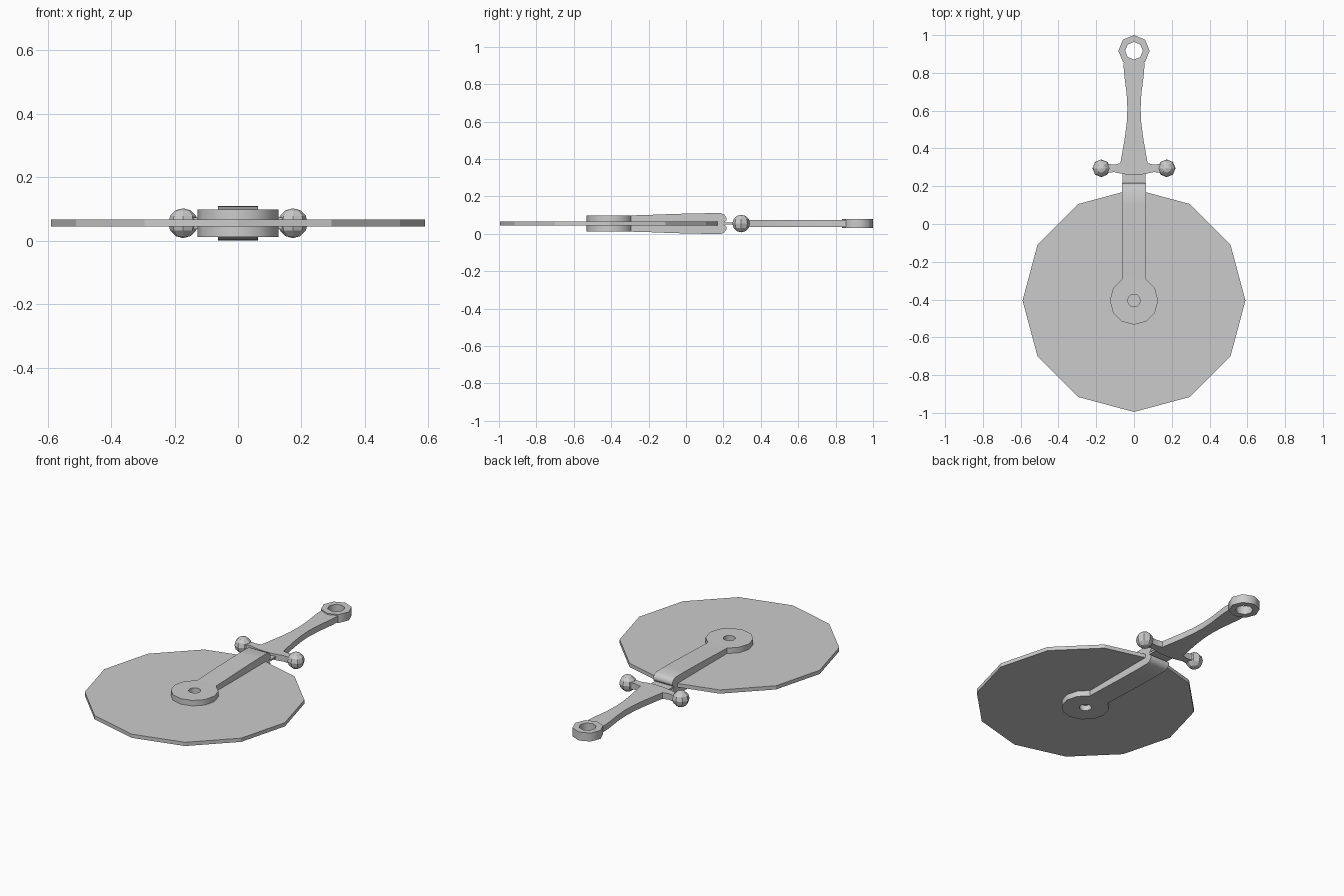
import bpy, bmesh, math
from mathutils import Vector

if "Cube" in bpy.data.objects:
    bpy.data.objects.remove(bpy.data.objects["Cube"])

MID = 0.055      # height of the plane of symmetry
HUB_Y = -0.405   # axle position
RING_Y = 0.917   # hanging ring position


def finish(name, bm, smooth=False):
    bmesh.ops.recalc_face_normals(bm, faces=bm.faces[:])
    mesh = bpy.data.meshes.new(name)
    bm.to_mesh(mesh)
    bm.free()
    obj = bpy.data.objects.new(name, mesh)
    bpy.context.collection.objects.link(obj)
    if smooth:
        bpy.ops.object.select_all(action='DESELECT')
        obj.select_set(True)
        bpy.context.view_layer.objects.active = obj
        bpy.ops.object.shade_smooth_by_angle(angle=math.radians(46))
    return obj


def circle(r, y, n):
    return [(r * math.sin(math.tau * i / n), y + r * math.cos(math.tau * i / n))
            for i in range(n)]


def plate(name, outline, z0, z1, smooth=False):
    # solid polygon outline raised from z0 to z1
    bm = bmesh.new()
    face = bm.faces.new([bm.verts.new((x, y, z0)) for x, y in outline])
    ext = bmesh.ops.extrude_face_region(bm, geom=[face], use_keep_orig=True)
    for v in ext['geom']:
        if isinstance(v, bmesh.types.BMVert):
            v.co.z = z1
    return finish(name, bm, smooth)


def ring(name, r_out, r_in, y, n, z0, z1):
    # flat washer made of four bridged circles
    bm = bmesh.new()
    loops = [[bm.verts.new((px, py, z)) for px, py in circle(r, y, n)]
             for r, z in ((r_out, z0), (r_out, z1), (r_in, z1), (r_in, z0))]
    for a, b in zip(loops, loops[1:] + loops[:1]):
        for i in range(n):
            j = (i + 1) % n
            bm.faces.new((a[i], a[j], b[j], b[i]))
    return finish(name, bm, True)


# cutting wheel
plate("cutting_wheel", circle(0.59, HUB_Y, 12), MID - 0.011, MID + 0.011)

# hub washers above and below the wheel
ring("hub_top", 0.128, 0.033, HUB_Y, 12, MID + 0.011, MID + 0.0435)
ring("hub_bottom", 0.128, 0.033, HUB_Y, 12, MID - 0.0435, MID - 0.011)

# fork: side profile with a slot for the wheel, extruded across x
upper = [(0.165, 0.0115), (-0.295, 0.0115), (-0.295, 0.0435), (-0.2, 0.046),
         (-0.1, 0.050), (0.0, 0.053), (0.1, 0.055), (0.188, 0.055),
         (0.205, 0.047), (0.217, 0.03), (0.215, 0.015), (0.202, 0.005)]
profile = upper + [(y, -z) for y, z in reversed(upper)]
bm = bmesh.new()
face = bm.faces.new([bm.verts.new((-0.0625, y, MID + z)) for y, z in profile])
ext = bmesh.ops.extrude_face_region(bm, geom=[face], use_keep_orig=True)
bmesh.ops.translate(bm, vec=Vector((0.125, 0, 0)),
                    verts=[v for v in ext['geom'] if isinstance(v, bmesh.types.BMVert)])
finish("fork", bm, True)

# thin tang joining fork and handle
plate("tang", [(-0.061, 0.195), (0.061, 0.195), (0.061, 0.275), (-0.061, 0.275)],
      MID - 0.005, MID + 0.005)

# waisted handle with crossguard, right half mirrored
half = [(0.035, 0.261), (0.07, 0.267), (0.105, 0.275), (0.15, 0.27),
        (0.15, 0.32), (0.105, 0.314), (0.072, 0.322), (0.062, 0.38),
        (0.048, 0.46), (0.038, 0.54), (0.035, 0.61), (0.039, 0.69),
        (0.048, 0.76), (0.054, 0.81), (0.055, 0.855), (0.03, 0.862)]
outline = half + [(-x, y) for x, y in reversed(half)]
plate("handle", outline, MID - 0.018, MID + 0.018, True)

# hanging ring
ring("hanging_ring", 0.083, 0.047, RING_Y, 8, MID - 0.025, MID + 0.025)

# crossguard balls
for side, x in (("left", -0.173), ("right", 0.173)):
    bm = bmesh.new()
    bmesh.ops.create_uvsphere(bm, u_segments=8, v_segments=6, radius=0.047)
    bmesh.ops.translate(bm, vec=Vector((x, 0.295, MID)), verts=bm.verts[:])
    finish("guard_ball_" + side, bm)
